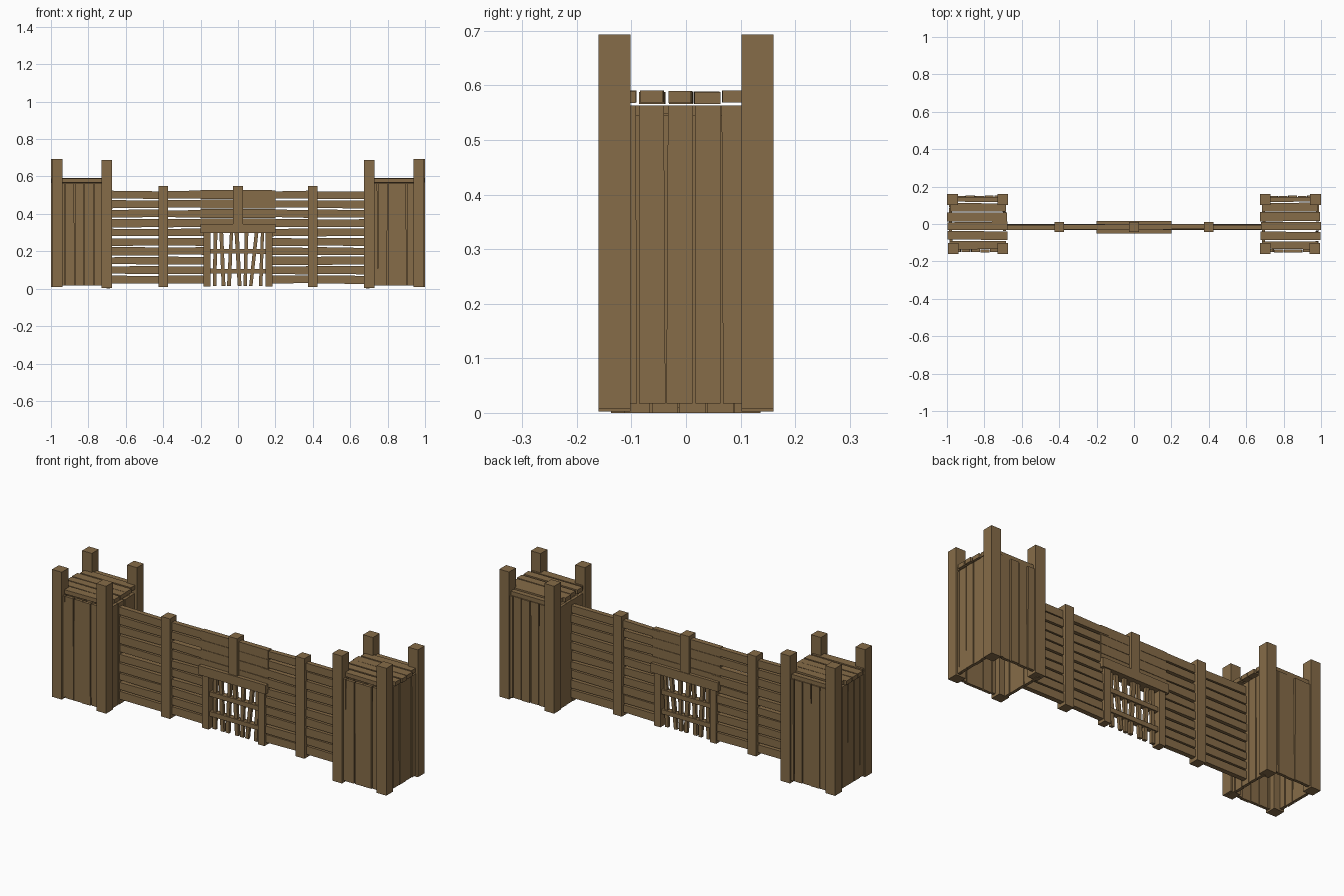
import bpy, bmesh, random
from math import radians
from mathutils import Matrix, Vector

if "Cube" in bpy.data.objects:
    bpy.data.objects.remove(bpy.data.objects["Cube"])

random.seed(4)
wood = bpy.data.materials.new("wood")
wood.diffuse_color = (0.24, 0.15, 0.065, 1)
wood.use_nodes = True
wood.node_tree.nodes["Principled BSDF"].inputs["Base Color"].default_value = wood.diffuse_color
WALL_Y = -0.016


def add_board(bm, lo, hi, taper=0.0, axis=2, across=0, rot=None):
    """Box from lo to hi, its two ends narrowed or widened at random."""
    c = (Vector(lo) + Vector(hi)) / 2
    h = (Vector(hi) - Vector(lo)) / 2
    ends = {(e, s): random.uniform(-taper, taper * 0.3) for e in (-1, 1) for s in (-1, 1)}
    vs = {}
    for i in (-1, 1):
        for j in (-1, 1):
            for k in (-1, 1):
                sg = (i, j, k)
                p = Vector((i * h.x, j * h.y, k * h.z))
                p[across] += sg[across] * ends[(sg[axis], sg[across])]
                if rot:
                    p = rot @ p
                vs[sg] = bm.verts.new(c + p)
    for a in range(3):
        b, d = (a + 1) % 3, (a + 2) % 3
        for s in (-1, 1):
            ring = []
            for u, w in ((-1, -1), (1, -1), (1, 1), (-1, 1)):
                key = [0, 0, 0]
                key[a], key[b], key[d] = s, u, w
                ring.append(vs[tuple(key)])
            bm.faces.new(ring if s > 0 else ring[::-1])


def finish(name, bm, matrix=None):
    me = bpy.data.meshes.new(name)
    if matrix:
        bm.transform(matrix)
    bm.to_mesh(me)
    bm.free()
    me.materials.append(wood)
    ob = bpy.data.objects.new(name, me)
    bpy.context.collection.objects.link(ob)


# towers
for side, label in ((-1, "left"), (1, "right")):
    cx = side * 0.836
    # corner posts
    bm = bmesh.new()
    for px in (-1, 1):
        for py in (-1, 1):
            x = cx + px * 0.134 - (0.004 * side if py < 0 and px == side else 0)
            z = 0.003 if px == -side else 0.008
            add_board(bm, (x - 0.029, py * 0.131 - 0.029, z), (x + 0.029, py * 0.131 + 0.029, z + 0.685))
    finish(label + "_tower_posts", bm)

    # vertical cladding on the four faces
    for f in range(4):
        bm = bmesh.new()
        low = 0.0 if (f == 3) == (side > 0) and f in (1, 3) else 0.017
        for i in range(5):
            x = -0.139 + i * 0.051
            y = -0.143 + random.uniform(-0.003, 0.003)
            add_board(bm, (x + 0.001, y - 0.008, low), (x + 0.050, y + 0.008, low + 0.546), 0.003)
        m = Matrix.Translation((cx, 0, 0)) @ Matrix.Rotation(radians(90 * f), 4, 'Z')
        finish(f"{label}_tower_cladding_{f + 1}", bm, m)

    # platform boards
    bm = bmesh.new()
    for i in range(5):
        y = -0.137 + i * 0.0505
        z = 0.566 + random.uniform(0, 0.003)
        e = random.uniform(0, 0.006)
        inset = 0.0 if 0 < i < 4 else 0.01
        add_board(bm, (cx - 0.163 + e + inset, y + 0.001, z), (cx + 0.158 + e - inset, y + 0.0485, z + 0.022),
                  0.005, axis=0, across=1)
    # last board between the back posts
    add_board(bm, (cx - 0.15, 0.118, 0.563), (cx + 0.15, 0.145, 0.585), 0.002, axis=0, across=1)
    finish(label + "_tower_platform", bm)

# curtain wall boards, split at the posts
for side, label in ((-1, "left"), (1, "right")):
    bm = bmesh.new()
    for i in range(10):
        z = 0.025 + i * 0.0503
        for a, b in ((0.39, 0.70), (0.155, 0.41)):
            x0, x1 = sorted((side * a, side * b))
            y = WALL_Y + random.uniform(-0.003, 0.003)
            add_board(bm, (x0, y - 0.013, z + 0.002), (x1, y + 0.013, z + 0.046), 0.005, axis=0, across=2)
    finish(label + "_wall_boards", bm)

# boards above the gate
bm = bmesh.new()
for i in range(6, 10):
    z = 0.025 + i * 0.0503
    for x0, x1 in ((-0.2, 0.0), (0.0, 0.2)):
        add_board(bm, (x0, WALL_Y - 0.014, z), (x1, WALL_Y + 0.014, z + 0.0495), 0.001, axis=0, across=2)
finish("boards_above_gate", bm)

# wall posts
for x, z0, name in ((-0.4, 0.01, "left_wall_post"), (0, 0.34, "centre_wall_post"), (0.4, 0.01, "right_wall_post")):
    bm = bmesh.new()
    add_board(bm, (x - 0.026, WALL_Y - 0.028, z0), (x + 0.026, WALL_Y + 0.028, 0.548))
    finish(name, bm)

# gate frame
bm = bmesh.new()
add_board(bm, (-0.2, WALL_Y - 0.035, 0.298), (0.2, WALL_Y + 0.031, 0.347))
for s in (-1, 1):
    add_board(bm, (s * 0.166 - 0.019, WALL_Y - 0.024, 0.012), (s * 0.166 + 0.019, WALL_Y + 0.024, 0.30))
finish("gate_frame", bm)

# gate bars, each leaning a little
bm = bmesh.new()
for x, lean in ((-0.122, 1), (-0.083, -2), (-0.042, 3), (0.0, -3), (0.042, 1), (0.084, 6), (0.126, 2)):
    r = Matrix.Rotation(radians(lean), 3, 'Y')
    add_board(bm, (x - 0.011, WALL_Y - 0.008, 0.014), (x + 0.011, WALL_Y + 0.008, 0.302), 0.003, rot=r)
finish("gate_bars", bm)
bm = bmesh.new()
for z in (0.094, 0.2):
    add_board(bm, (-0.15, WALL_Y - 0.015, z - 0.013), (0.15, WALL_Y + 0.015, z + 0.013), 0.002, axis=0, across=2)
finish("gate_crossbars", bm)
